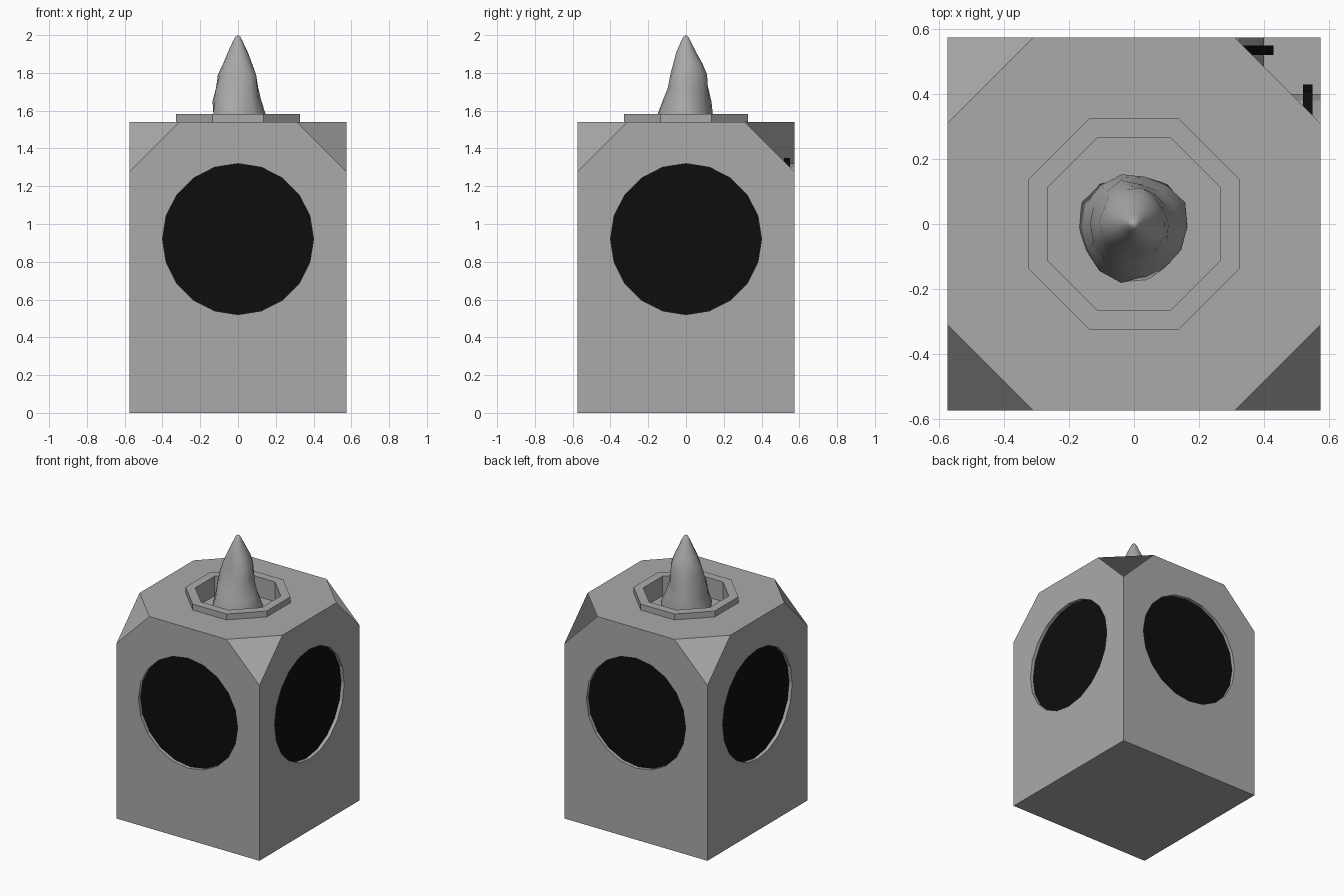
import bpy, bmesh, math, random
from mathutils import Matrix, Vector

if "Cube" in bpy.data.objects:
    bpy.data.objects.remove(bpy.data.objects["Cube"])
random.seed(4)
HALF, TOP, CHAMFER = 0.575, 1.54, 0.265
HOLE_Z, HOLE_R = 0.92, 0.4
SIDES = [i * math.pi / 2 for i in range(4)]


def material(name, rgb):
    m = bpy.data.materials.new(name)
    m.use_nodes = True
    m.diffuse_color = (*rgb, 1)
    m.node_tree.nodes["Principled BSDF"].inputs["Base Color"].default_value = (*rgb, 1)
    return m


stone = material("grey stone", (0.4, 0.4, 0.4))
black = material("black", (0.004, 0.004, 0.004))


def add_object(name, bm, mat):
    bmesh.ops.recalc_face_normals(bm, faces=bm.faces)
    mesh = bpy.data.meshes.new(name)
    bm.to_mesh(mesh)
    bm.free()
    mesh.materials.append(mat)
    ob = bpy.data.objects.new(name, mesh)
    bpy.context.collection.objects.link(ob)
    return ob


def side_cylinder(bm, angle, radius, near, far):
    """Horizontal cylinder pointing out of one side, between two distances."""
    m = (Matrix.Rotation(angle, 4, "Z") @ Matrix.Translation((0, -(near + far) / 2, HOLE_Z))
         @ Matrix.Rotation(math.pi / 2, 4, "X"))
    bmesh.ops.create_cone(bm, cap_ends=True, segments=20, radius1=radius, radius2=radius,
                          depth=far - near, matrix=m)


def octagon(bm, apothem, z):
    r = apothem / math.cos(math.pi / 8)
    return [bm.verts.new((r * math.cos(a), r * math.sin(a), z))
            for a in (math.pi / 8 + i * math.pi / 4 for i in range(8))]


def bridge(bm, low, high):
    n = len(low)
    for i in range(n):
        j = (i + 1) % n
        bm.faces.new((low[i], low[j], high[j], high[i]))


# Block with its four top corners cut off
bm = bmesh.new()
bmesh.ops.create_cube(bm, size=1, matrix=Matrix.Translation((0, 0, TOP / 2))
                      @ Matrix.Diagonal((2 * HALF, 2 * HALF, TOP, 1)))
bmesh.ops.bevel(bm, geom=[v for v in bm.verts if v.co.z > 1], offset=CHAMFER,
                affect="VERTICES", segments=1)
block = add_object("block", bm, stone)

# Cutter: round openings on the sides and a well in the top
bm = bmesh.new()
for angle in SIDES:
    side_cylinder(bm, angle, HOLE_R, 0.455, 0.7)
low, high = octagon(bm, 0.267, 1.44), octagon(bm, 0.267, 1.7)
bridge(bm, low, high)
bm.faces.new(low)
bm.faces.new(high)
cutter = add_object("opening_cutter", bm, stone)
cutter.hide_render = True
cut = block.modifiers.new("openings", "BOOLEAN")
cut.object, cut.operation, cut.solver = cutter, "DIFFERENCE", "EXACT"

# Apply the cut, then leave the back corner open
bpy.context.view_layer.update()
bm = bmesh.new()
bm.from_object(block, bpy.context.evaluated_depsgraph_get())
corner = Vector((1, 1, 1)).normalized()
bmesh.ops.delete(bm, geom=[f for f in bm.faces if f.normal.dot(corner) > 0.99], context="FACES")
block.modifiers.clear()
bm.to_mesh(block.data)
bm.free()
bpy.data.objects.remove(cutter)

# Black round panels inside the openings
for name, angle in zip(("front", "left", "back", "right"), SIDES):
    bm = bmesh.new()
    side_cylinder(bm, angle, 0.43, 0.52, 0.55)
    add_object(name + "_panel", bm, black)

# Octagonal rim round the well
bm = bmesh.new()
loops = [octagon(bm, r, z) for r, z in
         ((0.327, TOP), (0.327, 1.583), (0.267, 1.583), (0.267, TOP))]
for k in range(4):
    bridge(bm, loops[k], loops[(k + 1) % 4])
add_object("rim", bm, stone)

# Lumpy flame: rings of (height, centre x, centre y, radius)
profile = [(1.42, 0, -0.01, 0.168), (1.5, 0, -0.01, 0.162), (1.58, 0, -0.005, 0.14),
           (1.65, -0.01, 0, 0.128), (1.72, -0.005, 0.005, 0.112), (1.79, 0, 0.01, 0.1),
           (1.85, 0, 0.005, 0.078), (1.91, 0, 0, 0.053), (1.96, 0, 0, 0.029),
           (1.99, 0, 0, 0.014)]
bm = bmesh.new()
rings = []
for z, cx, cy, r in profile:
    ring = []
    for i in range(14):
        a = i * math.tau / 14
        s = r * (1 + random.uniform(-0.05, 0.05) + 0.05 * math.sin(3 * a + 9 * z))
        ring.append(bm.verts.new((cx + s * math.cos(a), cy + s * math.sin(a), z)))
    if rings:
        bridge(bm, rings[-1], ring)
    rings.append(ring)
tip = bm.verts.new((0, 0, 2))
for i in range(14):
    bm.faces.new((rings[-1][i], rings[-1][(i + 1) % 14], tip))
bm.faces.new(rings[0])
flame = add_object("flame", bm, stone)
for p in flame.data.polygons:
    p.use_smooth = True
